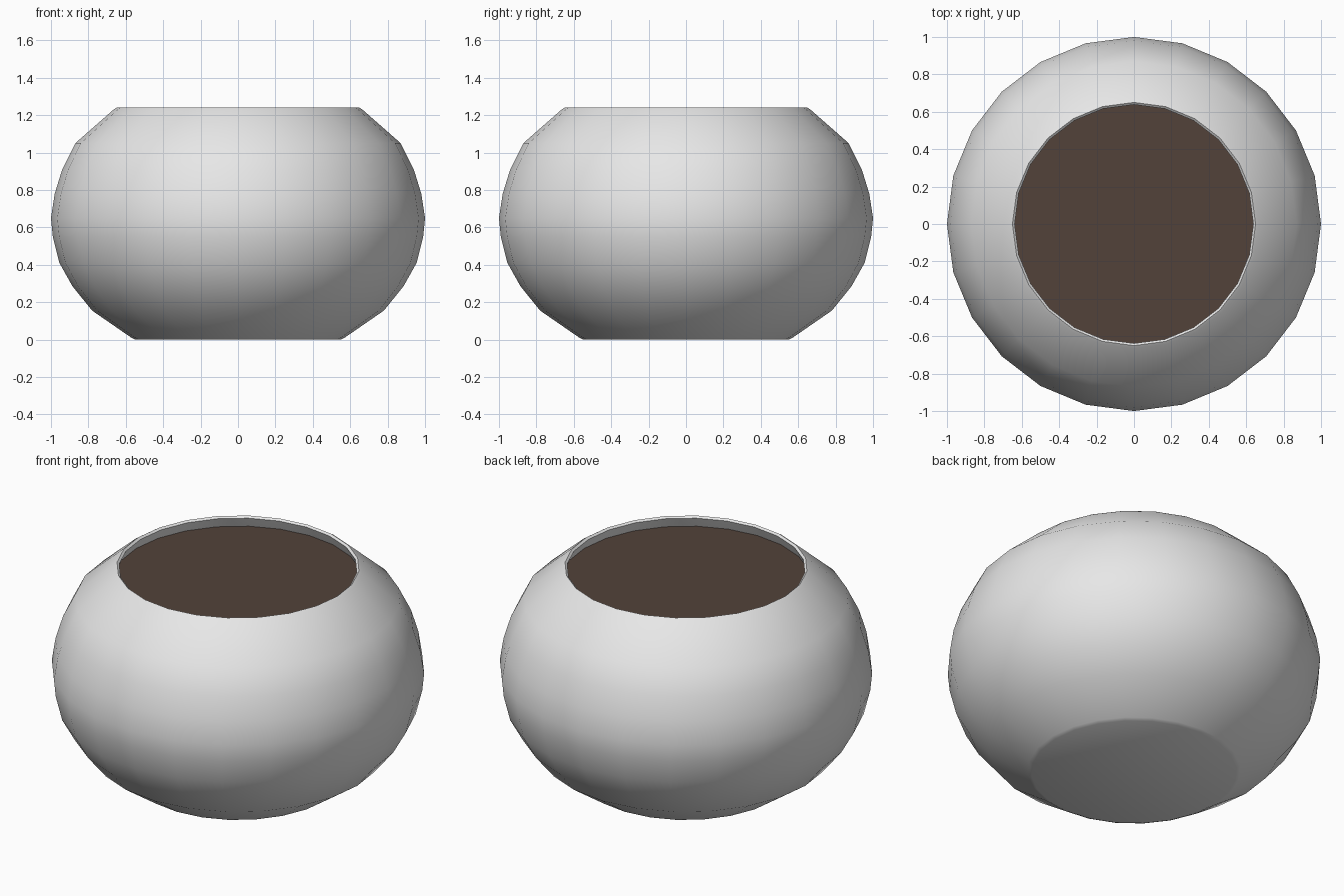
import bpy, bmesh, math

if "Cube" in bpy.data.objects:
    bpy.data.objects.remove(bpy.data.objects["Cube"])

SIDES = 24


def material(name, rgb):
    m = bpy.data.materials.new(name)
    m.diffuse_color = (*rgb, 1.0)
    m.use_nodes = True
    m.node_tree.nodes["Principled BSDF"].inputs["Base Color"].default_value = m.diffuse_color
    return m


def lathe(name, profile, mat):
    """Revolve (radius, z) points round z; radius 0 closes with a flat cap."""
    bm = bmesh.new()
    rings = []
    for r, z in profile:
        rings.append([bm.verts.new((r * math.cos(a), r * math.sin(a), z))
                      for a in (2 * math.pi * i / SIDES for i in range(SIDES))])
    for low, high in zip(rings, rings[1:]):
        for i in range(SIDES):
            j = (i + 1) % SIDES
            bm.faces.new((low[i], low[j], high[j], high[i]))
    bm.faces.new(rings[0][::-1])
    bm.faces.new(rings[-1])
    mesh = bpy.data.meshes.new(name)
    bm.to_mesh(mesh)
    bm.free()
    mesh.materials.append(mat)
    ob = bpy.data.objects.new(name, mesh)
    bpy.context.collection.objects.link(ob)
    bpy.ops.object.select_all(action='DESELECT')
    ob.select_set(True)
    bpy.context.view_layer.objects.active = ob
    bpy.ops.object.shade_smooth_by_angle(angle=math.radians(50))
    return ob


glaze = material("pale grey ceramic", (0.8, 0.8, 0.8))
earth = material("dark brown soil", (0.084, 0.055, 0.042))

# Round pot: outer wall, thin rim, then inner wall down to a hidden floor
lathe("pot", [
    (0.55, 0.0), (0.57, 0.01), (0.78, 0.155), (0.885, 0.285), (0.955, 0.41),
    (0.99, 0.55), (1.0, 0.65), (0.98, 0.78), (0.94, 0.91), (0.87, 1.05),
    (0.665, 1.23), (0.65, 1.24), (0.638, 1.23), (0.67, 1.16), (0.70, 1.10),
], glaze)

# Soil disc filling the mouth just below the rim
lathe("soil", [(0.69, 1.12), (0.665, 1.17)], earth)
